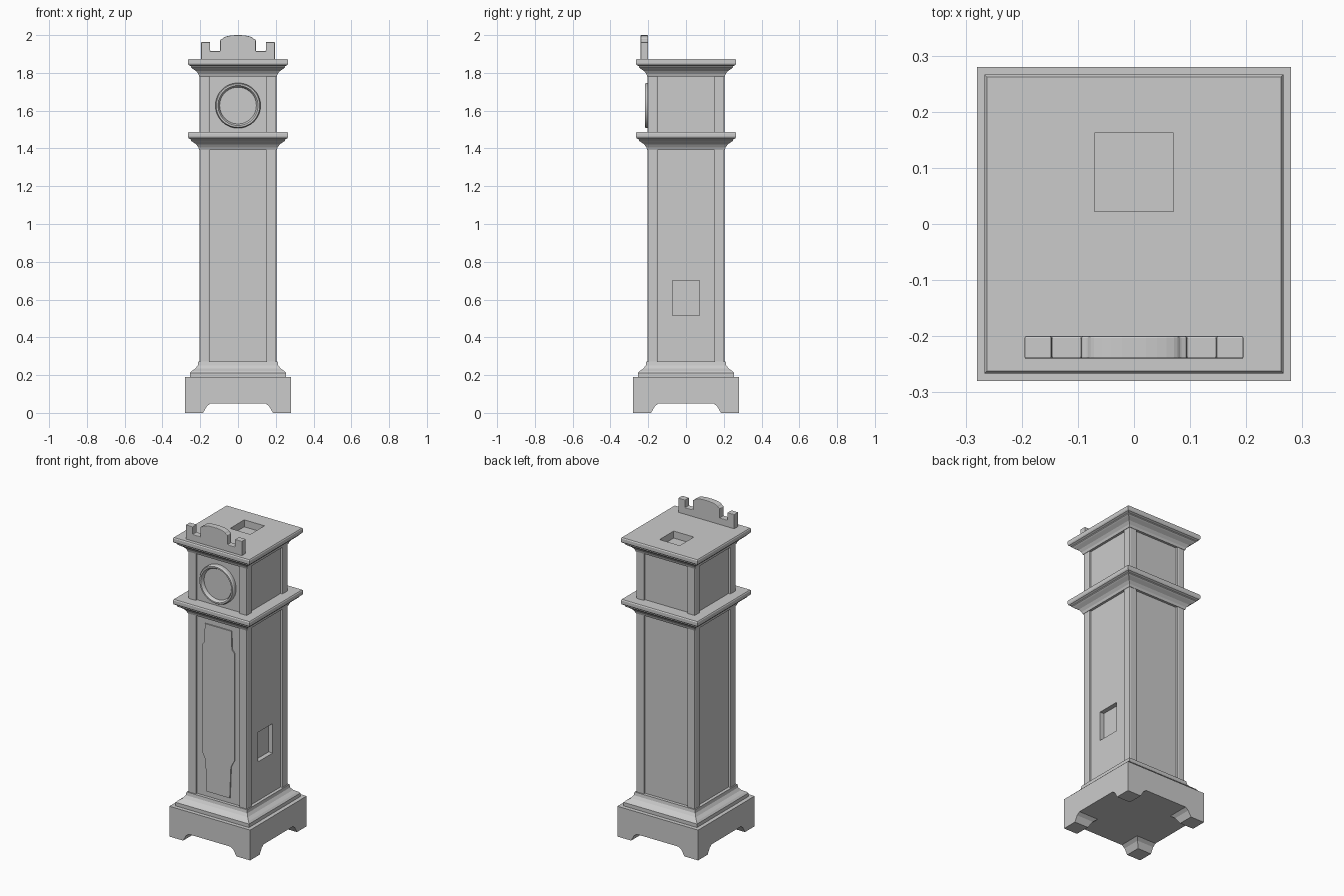
import bpy, bmesh, math
from mathutils import Matrix, Vector

cube = bpy.data.objects.get("Cube")
if cube:
    bpy.data.objects.remove(cube, do_unlink=True)

grey = bpy.data.materials.new("plain grey")
grey.use_nodes = True
COLOUR = (0.6, 0.6, 0.6, 1)
grey.diffuse_color = COLOUR
grey.node_tree.nodes["Principled BSDF"].inputs["Base Color"].default_value = COLOUR


def finish(name, bm, bevel=0):
    """Turn a bmesh into an object, optionally with softened edges."""
    bmesh.ops.recalc_face_normals(bm, faces=bm.faces)
    mesh = bpy.data.meshes.new(name)
    bm.to_mesh(mesh)
    bm.free()
    mesh.materials.append(grey)
    obj = bpy.data.objects.new(name, mesh)
    bpy.context.collection.objects.link(obj)
    if bevel:
        mod = obj.modifiers.new("soft edges", 'BEVEL')
        mod.width, mod.segments = bevel, 2
    return obj


def box(name, low, high, bevel=0):
    low, high = Vector(low), Vector(high)
    bm = bmesh.new()
    bmesh.ops.create_cube(bm, size=1, matrix=Matrix.Translation((low + high) / 2)
                          @ Matrix.Diagonal((high - low).to_4d()))
    return finish(name, bm, bevel)


def square_moulding(name, profile):
    """Sweep a (half width, height) profile round a square."""
    bm = bmesh.new()
    rings = [[bm.verts.new((sx * w, sy * w, z))
              for sx, sy in ((-1, -1), (1, -1), (1, 1), (-1, 1))] for w, z in profile]
    for a, b in zip(rings, rings[1:]):
        for i in range(4):
            j = (i + 1) % 4
            bm.faces.new((a[i], a[j], b[j], b[i]))
    bm.faces.new(rings[0])
    bm.faces.new(rings[-1])
    return finish(name, bm)


def front_plate(name, outline, y0, y1, bevel=0):
    """Extrude an (x, z) outline from y0 to y1."""
    bm = bmesh.new()
    face = bm.faces.new([bm.verts.new((x, y0, z)) for x, z in outline])
    new = bmesh.ops.extrude_face_region(bm, geom=[face])["geom"]
    bmesh.ops.translate(bm, vec=(0, y1 - y0, 0),
                        verts=[v for v in new if isinstance(v, bmesh.types.BMVert)])
    return finish(name, bm, bevel)


def mirrored(half):
    return half + [(-x, z) for x, z in reversed(half)]


def cut(obj, cutter):
    mod = obj.modifiers.new("cut", 'BOOLEAN')
    mod.operation, mod.solver, mod.object = 'DIFFERENCE', 'EXACT', cutter
    bpy.context.view_layer.objects.active = obj
    bpy.ops.object.modifier_apply(modifier=mod.name)
    bpy.data.objects.remove(cutter, do_unlink=True)


def corner_posts(name, z0, z1):
    for sx, side in ((1, "left"), (-1, "right")):
        for sy, end in ((-1, "front"), (1, "back")):
            xs, ys = sorted((sx * .15, sx * .203)), sorted((sy * .15, sy * .203))
            box(f"{name}_{end}_{side}", (xs[0], ys[0], z0), (xs[1], ys[1], z1), .006)


# Plinth, with an arch cut through each way to leave four tapered feet
plinth = box("plinth", (-.28, -.28, 0), (.28, .28, .19))
arch = mirrored([(.195, -.01), (.185, 0), (.165, .035), (.145, .05)])
cut(plinth, front_plate("arch_cutter", arch, -.4, .4))
side_cutter = front_plate("side_arch_cutter", arch, -.4, .4)
side_cutter.data.transform(Matrix.Rotation(math.pi / 2, 4, 'Z'))
cut(plinth, side_cutter)
square_moulding("base_moulding", [(.255, .185), (.255, .212), (.245, .222), (.225, .235),
                                  (.213, .252), (.21, .272)])

# Tall trunk with its side opening, corner posts and door
trunk = box("trunk", (-.19, -.19, .26), (.19, .19, 1.42))
cut(trunk, box("window_cutter", (.162, -.072, .515), (.3, .072, .7)))
corner_posts("trunk_post", .265, 1.41)
door = mirrored([(.08, .305), (.088, .5), (.113, .55), (.113, 1.22), (.095, 1.24), (.092, 1.355)])
front_plate("door", door, -.197, -.18)

# Waist and top cornices share one profile
CORNICE = [(.205, 0), (.21, .014), (.222, .03), (.243, .044), (.25, .05), (.25, .056),
           (.262, .062), (.266, .07), (.266, .088), (.262, .094)]
square_moulding("waist_cornice", [(w, z + 1.392) for w, z in CORNICE])
top = square_moulding("top_cornice", [(w, z + 1.78) for w, z in CORNICE])
cut(top, box("roof_hole_cutter", (-.07, .022, 1.83), (.07, .162, 2)))

# Hood with corner posts
box("hood", (-.19, -.19, 1.47), (.19, .19, 1.79))
corner_posts("hood_post", 1.48, 1.785)

# Round dial: rim profile of (radius, y) spun about the dial axis
DIAL_Z, STEPS = 1.627, 48
bm = bmesh.new()
profile = [(.12, -.18), (.12, -.21), (.115, -.218), (.106, -.218), (.1, -.21), (.097, -.197)]
points = [bm.verts.new((r, y, DIAL_Z)) for r, y in profile]
edges = [bm.edges.new(pair) for pair in zip(points, points[1:])]
bmesh.ops.spin(bm, geom=points + edges, cent=(0, 0, DIAL_Z), axis=(0, 1, 0),
               angle=2 * math.pi, steps=STEPS)
bmesh.ops.remove_doubles(bm, verts=bm.verts, dist=.0005)
bmesh.ops.holes_fill(bm, edges=[e for e in bm.edges if e.is_boundary], sides=0)
dial = finish("dial", bm)
bpy.ops.object.select_all(action='DESELECT')
dial.select_set(True)
bpy.context.view_layer.objects.active = dial
bpy.ops.object.shade_smooth_by_angle(angle=math.radians(30))

# Crest: end posts, notches and a low central arch
crest = [(.195, 1.865), (.195, 1.963), (.147, 1.963), (.147, 1.915), (.094, 1.915), (.094, 1.975)]
crest += [(.082 * math.cos(a), 1.98 + .02 * math.sin(a))
          for a in [math.pi / 2 * i / 6 for i in range(6)]]
front_plate("crest", mirrored(crest), -.24, -.2, .003)
